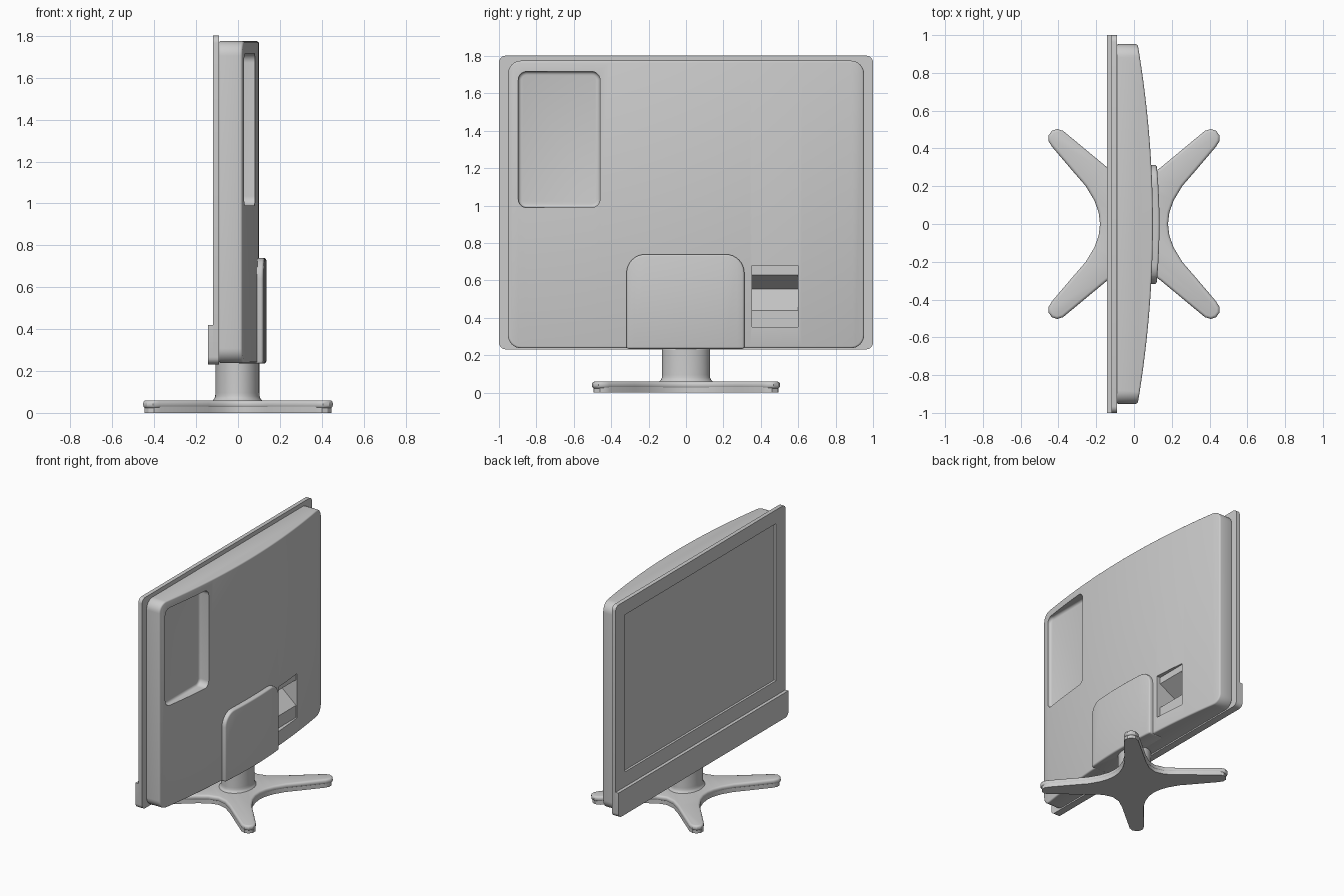
import bpy, bmesh, math

if "Cube" in bpy.data.objects:
    bpy.data.objects.remove(bpy.data.objects["Cube"])


def prism(name, pts, axis, lo, hi):
    """Extrude a 2D outline along an axis (x: pts are y,z; y: x,z; z: x,y)."""
    place = {'x': lambda a, b, t: (t, a, b),
             'y': lambda a, b, t: (a, t, b),
             'z': lambda a, b, t: (a, b, t)}[axis]
    bm = bmesh.new()
    rings = [[bm.verts.new(place(a, b, t)) for a, b in pts] for t in (lo, hi)]
    bm.faces.new(rings[0])
    bm.faces.new(rings[1])
    n = len(pts)
    for i in range(n):
        j = (i + 1) % n
        bm.faces.new((rings[0][i], rings[0][j], rings[1][j], rings[1][i]))
    bmesh.ops.recalc_face_normals(bm, faces=bm.faces)
    me = bpy.data.meshes.new(name)
    bm.to_mesh(me)
    bm.free()
    ob = bpy.data.objects.new(name, me)
    bpy.context.collection.objects.link(ob)
    return ob


def rounded(a0, a1, b0, b1, r_bottom, r_top, seg=8):
    """Rounded rectangle outline, counter-clockwise."""
    pts = []
    for a, b, r, sa, sb, start in ((a1, b0, r_bottom, -1, 1, -90), (a1, b1, r_top, -1, -1, 0),
                                   (a0, b1, r_top, 1, -1, 90), (a0, b0, r_bottom, 1, 1, 180)):
        if r == 0:
            pts.append((a, b))
            continue
        for i in range(seg + 1):
            t = math.radians(start + 90 * i / seg)
            pts.append((a + sa * r + r * math.cos(t), b + sb * r + r * math.sin(t)))
    return pts


def apply_mod(ob, kind, **settings):
    bpy.context.view_layer.objects.active = ob
    m = ob.modifiers.new("mod", kind)
    for k, v in settings.items():
        setattr(m, k, v)
    bpy.ops.object.modifier_apply(modifier=m.name)


def boolean(ob, cutter, op='DIFFERENCE'):
    apply_mod(ob, 'BOOLEAN', object=cutter, operation=op, solver='EXACT')
    bpy.data.objects.remove(cutter)


def bevel(ob, width, seg=3, angle=40):
    apply_mod(ob, 'BEVEL', width=width, segments=seg, limit_method='ANGLE',
              angle_limit=math.radians(angle))


def smooth(ob):
    bpy.ops.object.select_all(action='DESELECT')
    ob.select_set(True)
    bpy.context.view_layer.objects.active = ob
    bpy.ops.object.shade_smooth_by_angle(angle=math.radians(32))


def bowed_shell(name, outline, x0, peak, bow):
    """Slab with the given y,z outline and a back that bows out to x = peak."""
    ob = prism(name, outline, 'x', x0, 0.3)
    ys = [-1.1 + 2.2 * i / 32 for i in range(33)]
    back = [(peak - bow * y * y, y) for y in ys] + [(-0.5, 1.1), (-0.5, -1.1)]
    boolean(ob, prism("bow_cutter", back, 'z', -0.5, 2.5), 'INTERSECT')
    return ob


# Rear housing with bowed back
housing = bowed_shell("rear_housing", rounded(-0.952, 0.952, 0.238, 1.775, 0.07, 0.07),
                      -0.092, 0.10, 0.0886)
bevel(housing, 0.02)

# Rounded pocket in the back
pocket = prism("pocket_cutter", rounded(-0.897, -0.46, 0.99, 1.717, 0.045, 0.045), 'x', 0.005, 0.3)
bevel(pocket, 0.018)
boolean(housing, pocket)

# Connector bay: shallow recess plus a V-shaped notch
bay = [(0.3, 0.35), (0.3, 0.68), (0.058, 0.68), (0.058, 0.63),
       (-0.075, 0.555), (0.058, 0.44), (0.058, 0.35)]
boolean(housing, prism("bay_cutter", bay, 'y', 0.352, 0.6))
smooth(housing)

# Stand cover on the back
cover = bowed_shell("stand_cover", rounded(-0.318, 0.312, 0.235, 0.74, 0, 0.1), 0.0, 0.135, 0.15)
bevel(cover, 0.012)
smooth(cover)

# Front bezel with sunken screen
bezel = prism("front_bezel", rounded(-1, 1, 0.232, 1.802, 0.035, 0.035, 5), 'x', -0.12, -0.09)
boolean(bezel, prism("screen_cutter", rounded(-0.89, 0.89, 0.53, 1.70, 0, 0), 'x', -0.3, -0.103))
smooth(bezel)

# Lower front strip
strip = prism("front_strip", rounded(-1, 1, 0.232, 0.42, 0.035, 0, 5), 'x', -0.144, -0.118)
smooth(strip)

# Four-armed foot, mirrored from one quarter outline
quarter = [(0.18, 0), (0.187, 0.06), (0.21, 0.125), (0.255, 0.2), (0.32, 0.275), (0.435, 0.41),
           (0.453, 0.44), (0.453, 0.468), (0.435, 0.493), (0.407, 0.503), (0.375, 0.493),
           (0.14, 0.298), (0.07, 0.25), (0, 0.232)]
half = quarter + [(-x, y) for x, y in quarter[-2::-1]]
star = half + [(x, -y) for x, y in half[-2:0:-1]]
foot = prism("foot", star, 'z', 0.022, 0.06)
bevel(foot, 0.015, 3, 50)
smooth(foot)
sole = prism("foot_sole", [(x * 0.985, y * 0.985) for x, y in star], 'z', 0, 0.03)
smooth(sole)

# Oval neck with flared bottom
profile = [(1.14, 0.055), (1.1, 0.062), (1.04, 0.07), (1.01, 0.08), (1.0, 0.095), (1.0, 0.26)]
bm = bmesh.new()
N = 40
rings = [[bm.verts.new((-0.003 + 0.105 * r * math.cos(2 * math.pi * i / N),
                        0.128 * r * math.sin(2 * math.pi * i / N), z)) for i in range(N)]
         for r, z in profile]
for lo, hi in zip(rings, rings[1:]):
    for i in range(N):
        j = (i + 1) % N
        bm.faces.new((lo[i], lo[j], hi[j], hi[i]))
bm.faces.new(rings[0][::-1])
bm.faces.new(rings[-1])
me = bpy.data.meshes.new("neck")
bm.to_mesh(me)
bm.free()
neck = bpy.data.objects.new("neck", me)
bpy.context.collection.objects.link(neck)
smooth(neck)
